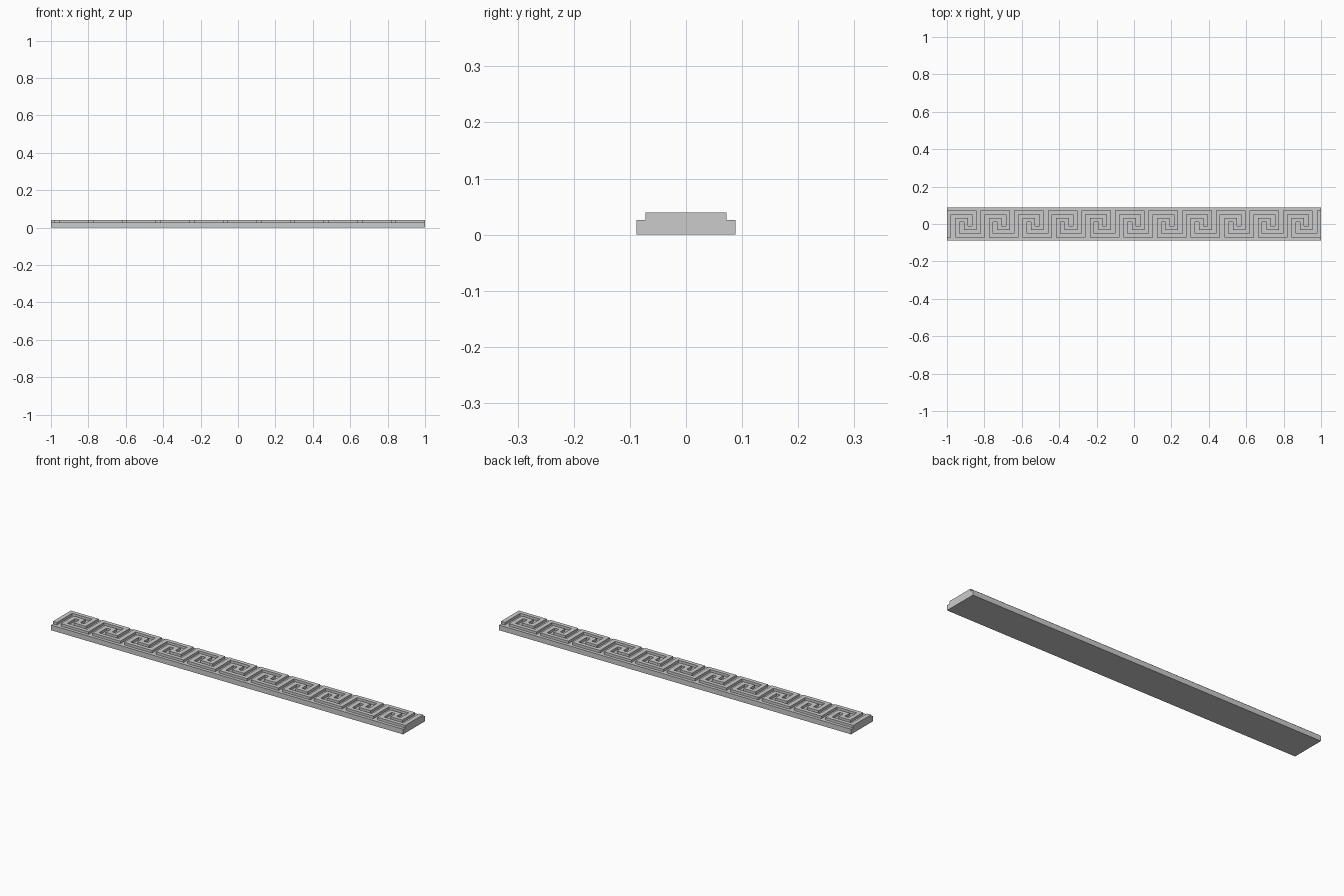
import bpy, bmesh
from mathutils import Vector

if "Cube" in bpy.data.objects:
    bpy.data.objects.remove(bpy.data.objects["Cube"])

CELLS = 11
HX = 1.0 / (CELLS * 8 + 1)      # half band width along x
HY = 0.144 / 14                 # half band width along y
Z_BASE, Z_TOP = 0.0265, 0.0395
HALF_DEPTH = 0.0885


def make_object(name, bm):
    bmesh.ops.recalc_face_normals(bm, faces=bm.faces[:])
    mesh = bpy.data.meshes.new(name)
    bm.to_mesh(mesh)
    bm.free()
    obj = bpy.data.objects.new(name, mesh)
    bpy.context.collection.objects.link(obj)
    return obj


# Flat backing strip
bm = bmesh.new()
bmesh.ops.create_cube(bm, size=1)
for v in bm.verts:
    v.co = (v.co.x * 2, v.co.y * 2 * HALF_DEPTH, (v.co.z + 0.5) * Z_BASE)
make_object("base_strip", bm)

# Centre line of one continuous running key, on a lattice four steps per cell
cell = [(0, 0), (0, 3), (3, 3), (3, 1), (2, 1), (2, 2), (1, 2), (1, 0)]
path = [Vector((x + 4 * i, y)) for i in range(CELLS) for x, y in cell]
path += [Vector((4 * CELLS, 0)), Vector((4 * CELLS, 3))]
dirs = [(b - a).normalized() for a, b in zip(path, path[1:])]

# Raised key band: mitred strip along the path, extruded upward
bm = bmesh.new()
rails = []
for i, p in enumerate(path):
    d0, d1 = dirs[max(i - 1, 0)], dirs[min(i, len(dirs) - 1)]
    n0, n1 = Vector((-d0.y, d0.x)), Vector((-d1.y, d1.x))
    if i == 0:
        offset, extra = n1, -d1
    elif i == len(path) - 1:
        offset, extra = n0, d0
    else:
        offset, extra = n0 + n1, Vector((0, 0))
    pair = []
    for side in (1, -1):
        q = p * 4 + offset * side + extra
        pair.append(bm.verts.new((-1 + (q.x + 1) * HX,
                                  -0.072 + (q.y + 1) * HY, Z_BASE)))
    rails.append(pair)
for (a, b), (c, d) in zip(rails, rails[1:]):
    bm.faces.new((a, b, d, c))
ext = bmesh.ops.extrude_face_region(bm, geom=bm.faces[:])
for g in ext["geom"]:
    if isinstance(g, bmesh.types.BMVert):
        g.co.z = Z_TOP
make_object("key_pattern", bm)
